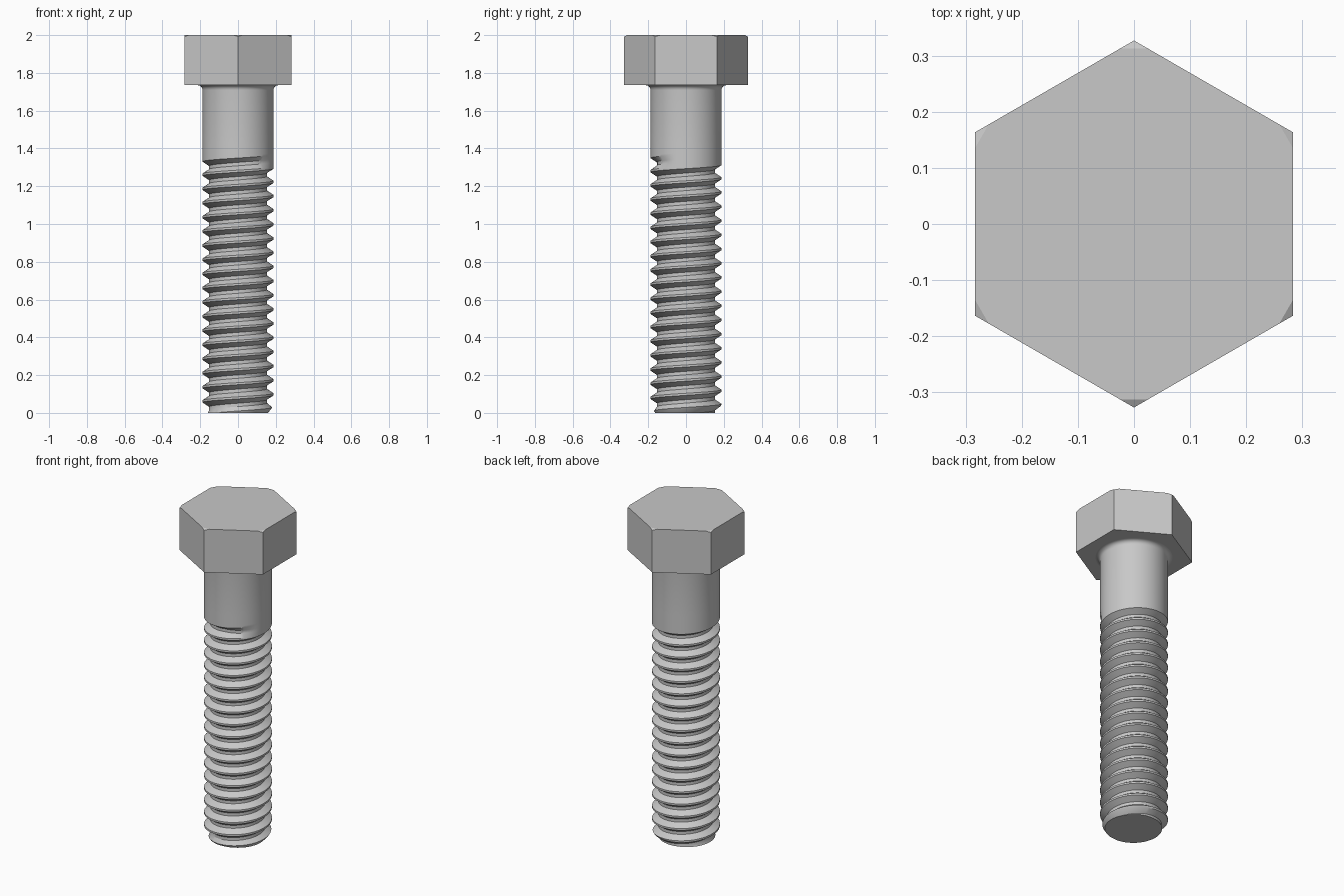
import bpy, bmesh, math
from mathutils import Vector

if "Cube" in bpy.data.objects:
    bpy.data.objects.remove(bpy.data.objects["Cube"], do_unlink=True)

RADIUS = 0.188        # shank and thread crest
PITCH = 0.075
DEPTH = 0.035
SEGMENTS = 72
HEAD_BASE = 1.735
SHANK_BASE = 1.42
RUNOUT_Z = 1.293      # upper groove edge at angle zero

steel = bpy.data.materials.new("grey steel")
steel.use_nodes = True
colour = (0.58, 0.58, 0.58, 1)
steel.diffuse_color = colour
steel.node_tree.nodes["Principled BSDF"].inputs["Base Color"].default_value = colour


def finish(bm, name, smooth=True):
    mesh = bpy.data.meshes.new(name)
    bm.to_mesh(mesh)
    bm.free()
    mesh.materials.append(steel)
    obj = bpy.data.objects.new(name, mesh)
    bpy.context.collection.objects.link(obj)
    if smooth:
        bpy.ops.object.select_all(action="DESELECT")
        obj.select_set(True)
        bpy.context.view_layer.objects.active = obj
        bpy.ops.object.shade_smooth_by_angle(angle=math.radians(30))
    return obj


def cut(bm, point, normal, fill=True):
    """Remove everything on the normal's side of a plane."""
    result = bmesh.ops.bisect_plane(
        bm, geom=bm.verts[:] + bm.edges[:] + bm.faces[:], dist=1e-6,
        plane_co=point, plane_no=normal, clear_outer=True)
    if fill:
        edges = [e for e in result["geom_cut"] if isinstance(e, bmesh.types.BMEdge)]
        bmesh.ops.holes_fill(bm, edges=edges, sides=0)


# Hexagonal head with its upper corners chamfered
bm = bmesh.new()
corners = [Vector((math.cos(a), math.sin(a), 0))
           for a in (math.radians(30 + 60 * i) for i in range(6))]
base = bm.faces.new([bm.verts.new(c * 0.327 + Vector((0, 0, HEAD_BASE))) for c in corners])
top = bmesh.ops.extrude_face_region(bm, geom=[base])["geom"]
bmesh.ops.translate(bm, vec=(0, 0, 2 - HEAD_BASE),
                    verts=[v for v in top if isinstance(v, bmesh.types.BMVert)])
for c in corners:
    cut(bm, c * 0.313 + Vector((0, 0, 2)), (c + Vector((0, 0, 1.7))).normalized())
bmesh.ops.recalc_face_normals(bm, faces=bm.faces[:])
finish(bm, "hex_head", smooth=False)

# Plain shank with a fillet under the head
bm = bmesh.new()
FILLET = 0.026
profile = [(RADIUS, SHANK_BASE)]
for i in range(7):
    a = math.radians(15 * i)
    profile.append((RADIUS + FILLET * (1 - math.cos(a)),
                    HEAD_BASE - FILLET * (1 - math.sin(a))))
line = [bm.verts.new((r, 0, z)) for r, z in profile]
edges = [bm.edges.new(pair) for pair in zip(line, line[1:])]
bmesh.ops.spin(bm, geom=line + edges, cent=(0, 0, 0), axis=(0, 0, 1),
               angle=math.tau, steps=SEGMENTS, use_merge=True)
bmesh.ops.remove_doubles(bm, verts=bm.verts[:], dist=1e-5)
bmesh.ops.recalc_face_normals(bm, faces=bm.faces[:])
finish(bm, "shank")

# Right-hand thread: one groove profile swept along a helix, fading out at the top
groove = [(-0.064, 0), (-0.041, 1), (-0.023, 1), (0, 0)]
rows = len(groove)
turns = range(-19, 4)
bm = bmesh.new()
columns = []
for c in range(SEGMENTS):
    column = []
    for k in turns:
        s = k + c / SEGMENTS
        fade = max(0, min(1, (0.94 - s) / 0.17))
        for dz, d in groove:
            z = RUNOUT_Z + PITCH * s + dz
            r = min(RADIUS - DEPTH * d * fade, 0.163 + max(z, 0) * 0.6)
            a = math.tau * c / SEGMENTS
            column.append(bm.verts.new((r * math.cos(a), r * math.sin(a), z)))
    columns.append(column)
for c in range(SEGMENTS):
    here, after = columns[c], columns[(c + 1) % SEGMENTS]
    shift = rows if c == SEGMENTS - 1 else 0
    for i in range(len(here) - shift - 1):
        j = i + shift
        bm.faces.new((here[i], after[j], after[j + 1], here[i + 1]))
cut(bm, (0, 0, SHANK_BASE), (0, 0, 1), fill=False)
cut(bm, (0, 0, 0), (0, 0, -1))
bmesh.ops.recalc_face_normals(bm, faces=bm.faces[:])
finish(bm, "threaded_shaft")
